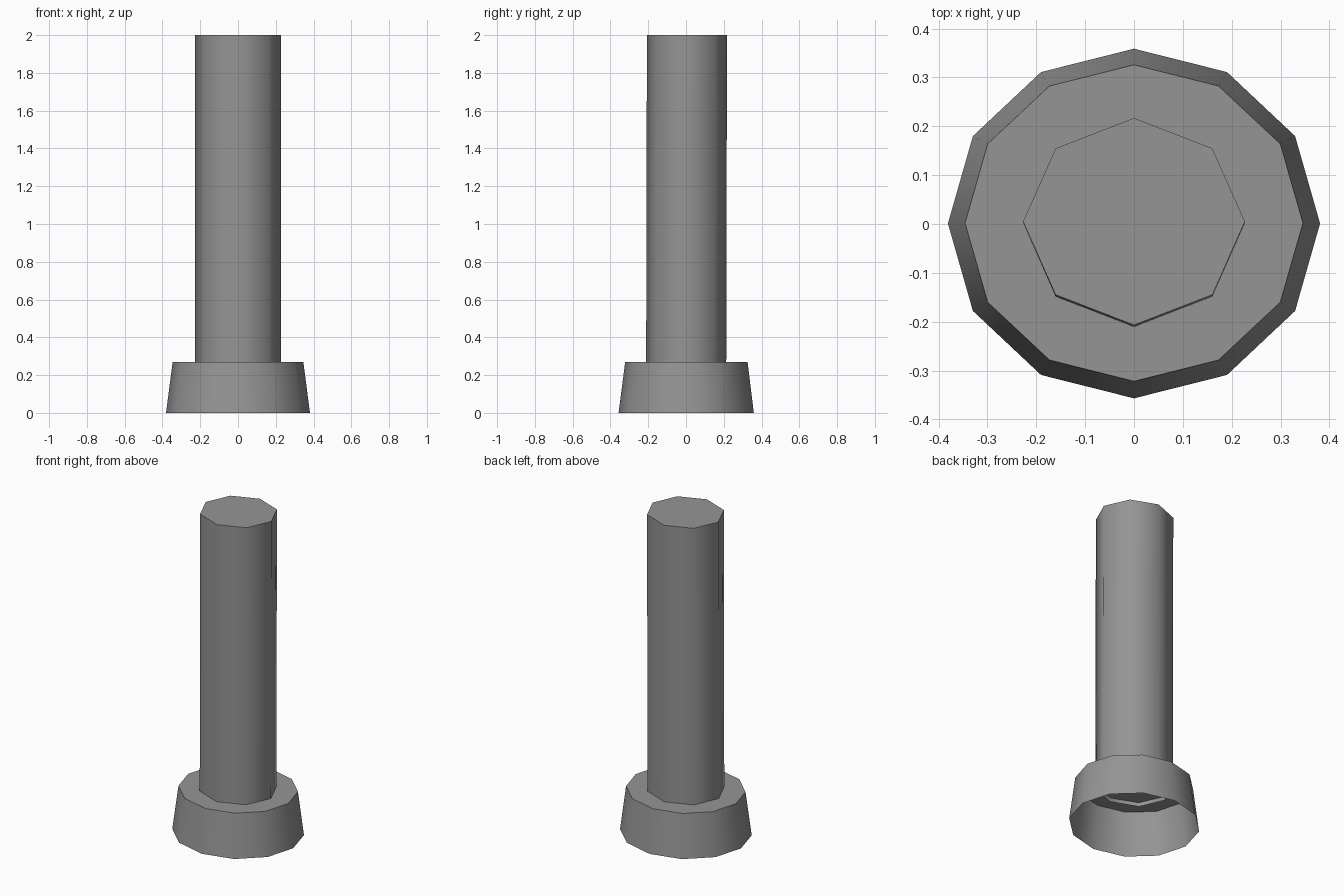
import bpy
import bmesh
import math

cube = bpy.data.objects.get("Cube")
if cube:
    bpy.data.objects.remove(cube, do_unlink=True)

grey = bpy.data.materials.new("plain grey")
grey.use_nodes = True
colour = (0.3, 0.3, 0.3, 1)
grey.diffuse_color = colour
grey.node_tree.nodes["Principled BSDF"].inputs["Base Color"].default_value = colour


def capped_tube(name, sides, bottom, top):
    """Tube closed on top, open below; each end is (x radius, y radius, y centre, z)."""
    bm = bmesh.new()
    rings = []
    for rx, ry, cy, z in (bottom, top):
        angles = [2 * math.pi * i / sides for i in range(sides)]
        rings.append([bm.verts.new((rx * math.cos(a), cy + ry * math.sin(a), z))
                      for a in angles])
    low, high = rings
    for i in range(sides):
        j = (i + 1) % sides
        bm.faces.new((low[i], low[j], high[j], high[i]))
    bm.faces.new(high)
    mesh = bpy.data.meshes.new(name)
    bm.to_mesh(mesh)
    bm.free()
    mesh.materials.append(grey)
    obj = bpy.data.objects.new(name, mesh)
    bpy.context.collection.objects.link(obj)
    # Round the sides while keeping the cap edge crisp
    bpy.ops.object.select_all(action="DESELECT")
    obj.select_set(True)
    bpy.context.view_layer.objects.active = obj
    bpy.ops.object.shade_smooth_by_angle(angle=math.radians(60))
    return obj


# Flared hollow foot
capped_tube("base", 12, (0.381, 0.358, 0.001, 0.0), (0.346, 0.324, 0.002, 0.27))

# Tall shaft, leaning very slightly back and poking through the foot
capped_tube("shaft", 8, (0.227, 0.212, 0.001, 0.245), (0.227, 0.212, 0.005, 2.0))
